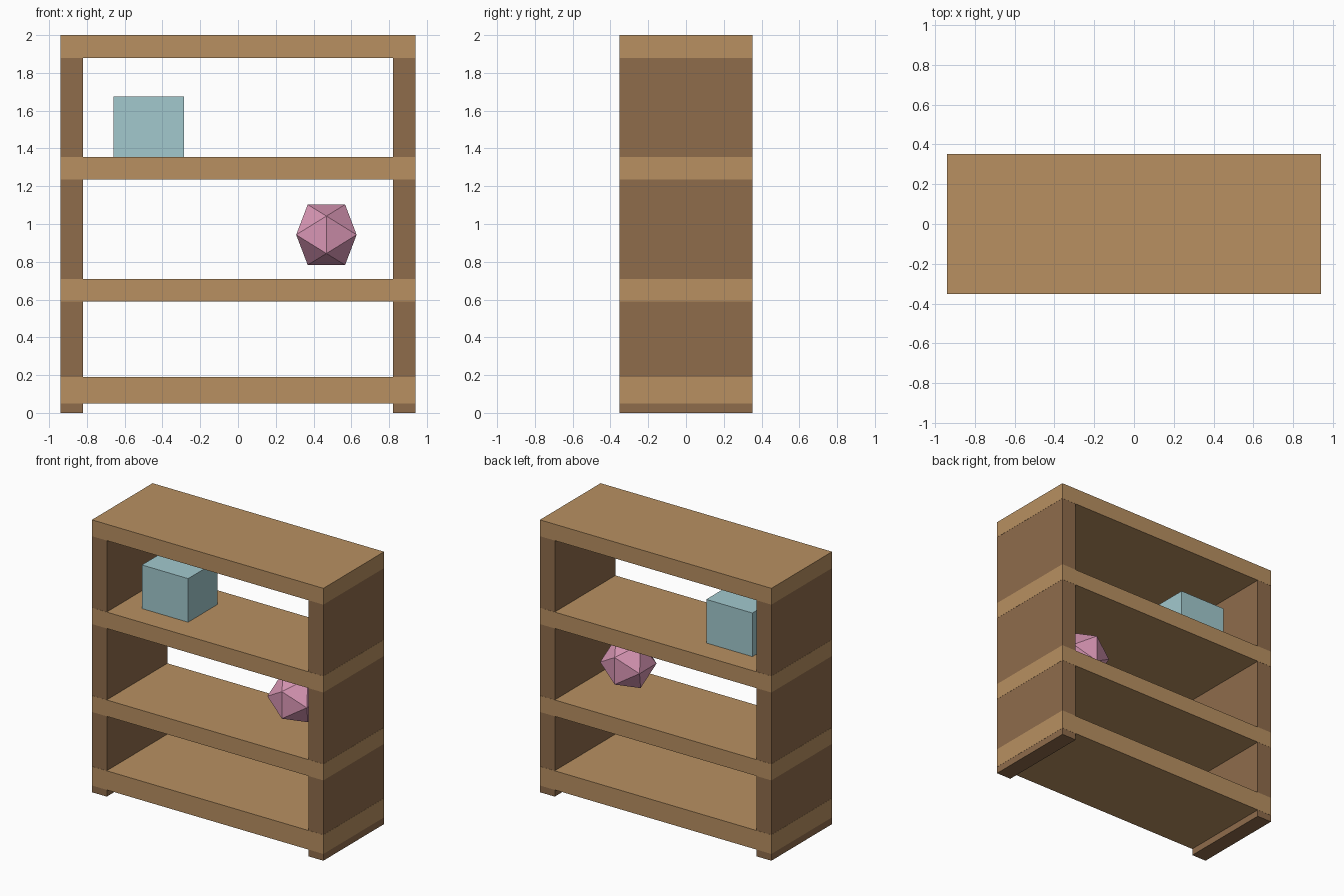
import bpy, bmesh
from mathutils import Vector

default = bpy.data.objects.get("Cube")
if default:
    bpy.data.objects.remove(default, do_unlink=True)


def linear(c):
    return c / 12.92 if c <= 0.04045 else ((c + 0.055) / 1.055) ** 2.4


def material(name, rgb):
    color = [linear(c / 255) for c in rgb] + [1.0]
    mat = bpy.data.materials.new(name)
    mat.use_nodes = True
    mat.diffuse_color = color
    mat.node_tree.nodes["Principled BSDF"].inputs["Base Color"].default_value = color
    return mat


def add_object(name, bm, mat):
    bmesh.ops.recalc_face_normals(bm, faces=bm.faces)
    mesh = bpy.data.meshes.new(name)
    bm.to_mesh(mesh)
    bm.free()
    mesh.materials.append(mat)
    obj = bpy.data.objects.new(name, mesh)
    bpy.context.collection.objects.link(obj)
    return obj


def box(name, low, high, mat):
    low, high = Vector(low), Vector(high)
    bm = bmesh.new()
    bmesh.ops.create_cube(bm, size=1)
    bmesh.ops.scale(bm, vec=high - low, verts=bm.verts)
    bmesh.ops.translate(bm, vec=(low + high) / 2, verts=bm.verts)
    return add_object(name, bm, mat)


light_wood = material("light wood", (184, 144, 97))
dark_wood = material("dark wood", (143, 108, 75))
pale_blue = material("pale blue", (162, 201, 206))
pink = material("pink", (216, 150, 180))

W, D, T, GAP = 0.94, 0.352, 0.12, 0.001

# Side panels, a hair inside the boards so the board ends show
for side, sign in (("left", 1), ("right", -1)):
    xs = sorted((sign * (W - T), sign * (W - GAP)))
    box(side + "_panel", (xs[0], -D + GAP, 0), (xs[1], D - GAP, 2 - GAP), dark_wood)

# Boards running the full width
for name, bottom, top in (("bottom_board", 0.05, 0.19), ("lower_shelf", 0.59, 0.71),
                          ("upper_shelf", 1.235, 1.355), ("top_board", 1.88, 2.0)):
    box(name, (-W, -D, bottom), (W, D, top), light_wood)

# Box on the upper shelf
box("storage_box", (-0.66, -0.172, 1.355), (-0.285, 0.172, 1.675), pale_blue)

# Twenty-sided ornament, from three crossed golden rectangles
short, long = 0.099, 0.16
center = Vector((0.468, 0, 0.943))
bm = bmesh.new()
for a in (-short, short):
    for b in (-long, long):
        for point in ((a, 0, b), (0, b, a), (b, a, 0)):
            bm.verts.new(center + Vector(point))
bmesh.ops.convex_hull(bm, input=bm.verts)
add_object("faceted_ornament", bm, pink)
